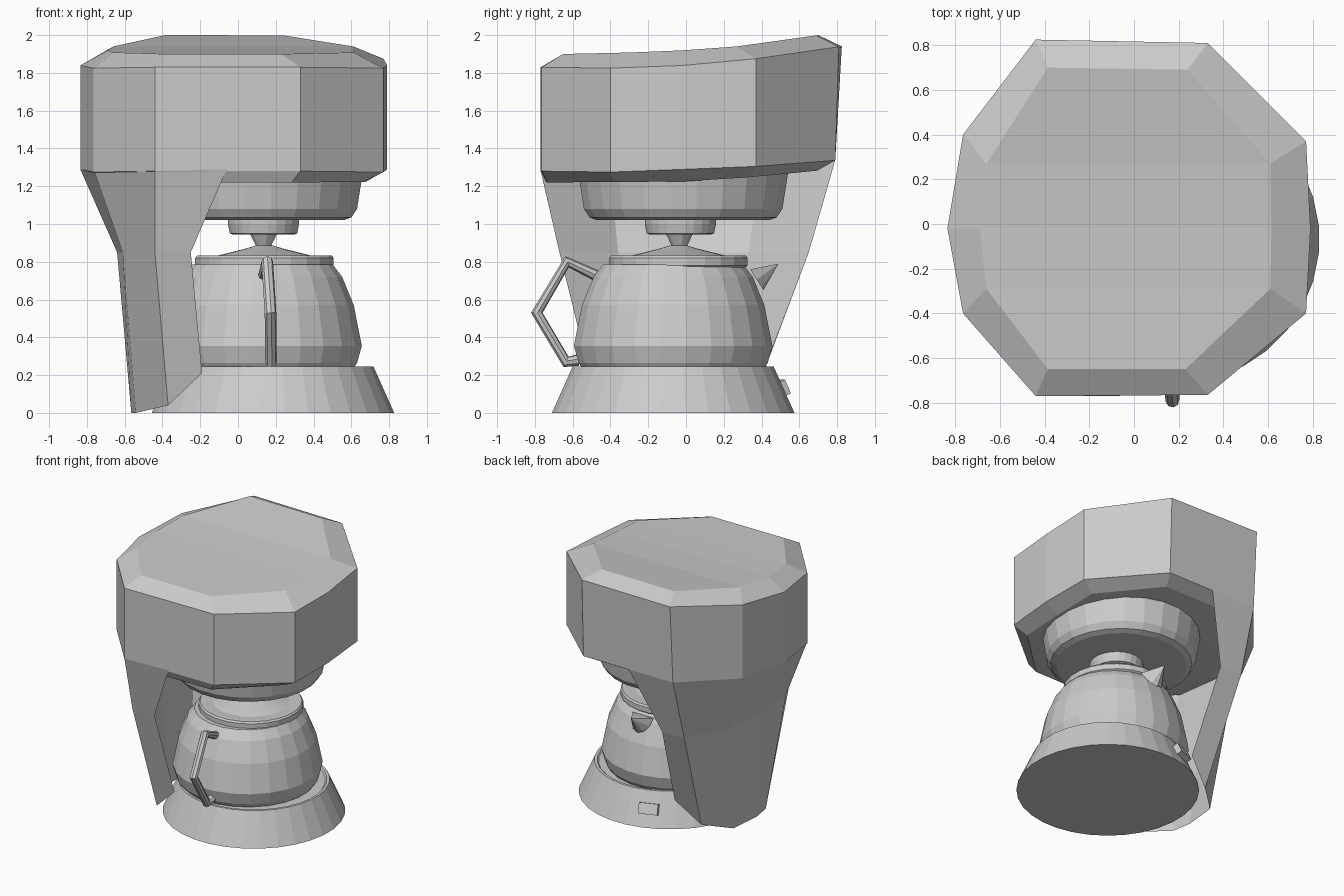
import bpy, math
from mathutils import Vector, Matrix

if "Cube" in bpy.data.objects:
    bpy.data.objects.remove(bpy.data.objects["Cube"])


def make(name, verts, faces):
    me = bpy.data.meshes.new(name)
    me.from_pydata(verts, [], faces)
    me.update()
    ob = bpy.data.objects.new(name, me)
    bpy.context.collection.objects.link(ob)
    return ob


def lathe(name, center, profile, n=24):
    # profile of (radius, z) from bottom to top, closed with caps
    cx, cy = center
    verts = [(cx + r * math.cos(2 * math.pi * (i + .5) / n),
              cy + r * math.sin(2 * math.pi * (i + .5) / n), z)
             for r, z in profile for i in range(n)]
    faces = [(j * n + i, j * n + (i + 1) % n, (j + 1) * n + (i + 1) % n, (j + 1) * n + i)
             for j in range(len(profile) - 1) for i in range(n)]
    faces.append(tuple(reversed(range(n))))
    last = (len(profile) - 1) * n
    faces.append(tuple(range(last, last + n)))
    return make(name, verts, faces)


def interp(pts, y):
    for (a, za), (b, zb) in zip(pts, pts[1:]):
        if y <= b:
            t = max(0, (y - a) / (b - a))
            return za + t * (zb - za)
    return pts[-1][1]


# water tank head: four stacked ten-sided loops, wedge-shaped towards the back
rim = [(-.44, .825), (.33, .81), (.77, .37), (.79, -.02), (.77, -.4),
       (.33, -.765), (-.44, -.77), (-.765, -.4), (-.835, -.02), (-.765, .4)]
lid = [(-.385, .70), (.24, .69), (.61, .27), (.615, -.02), (.61, -.29),
       (.23, -.65), (-.385, -.65), (-.66, -.29), (-.69, -.02), (-.66, .27)]
z_rim = [(-.77, 1.83), (-.4, 1.825), (0, 1.84), (.37, 1.875), (.82, 1.94)]
z_lid = [(-.65, 1.9), (-.29, 1.908), (0, 1.92), (.27, 1.94), (.7, 2.0)]
z_low = [(-.77, 1.28), (-.4, 1.275), (0, 1.29), (.37, 1.305), (.79, 1.337)]
z_bot = [(-.75, 1.22), (0, 1.225), (.37, 1.25), (.72, 1.285)]
low = [(x, min(y, .79)) for x, y in rim]
bot = [(x * .86, y * (.96 if y < 0 else .88)) for x, y in low]
verts = [(x, y, interp(zf, y)) for loop, zf in
         ((bot, z_bot), (low, z_low), (rim, z_rim), (lid, z_lid)) for x, y in loop]
faces = [(j * 10 + (i + 1) % 10, j * 10 + i, (j + 1) * 10 + i, (j + 1) * 10 + (i + 1) % 10)
         for j in range(3) for i in range(10)]
pairs = [(0, 1), (9, 2), (8, 3), (7, 4), (6, 5)]
for (a, b), (c, d) in zip(pairs, pairs[1:]):
    faces.append((30 + a, 30 + c, 30 + d, 30 + b))
    faces.append((b, d, c, a))
make("water_tank_head", verts, faces)

# support arm: a folded sheet wrapping round the left side
rows = [
    [(-.06, -.77, 1.29), (-.44, -.77, 1.285), (-.765, -.4, 1.29), (-.835, -.02, 1.29),
     (-.765, .4, 1.31), (-.44, .79, 1.337), (-.06, .79, 1.337)],
    [(-.25, -.67, .85), (-.44, -.67, .85), (-.61, -.36, .85), (-.64, -.02, .85),
     (-.61, .33, .85), (-.44, .65, .85), (-.25, .65, .85)],
    [(-.19, -.51, .21), (-.37, -.47, .04), (-.54, -.21, 0), (-.565, -.06, 0),
     (-.54, .19, 0), (-.37, .34, .04), (-.19, .41, .21)]]
make("support_arm", [v for r in rows for v in r],
     [(j * 7 + i, j * 7 + i + 1, j * 7 + i + 8, j * 7 + i + 7)
      for j in range(2) for i in range(6)])

# base with a shallow dished top
lathe("base", (.185, -.068), [(.645, 0), (.535, .245), (.515, .245), (.505, .235)], 32)

# switch lying on the sloped back of the base
ang = math.radians(110.5)
n = Vector((math.cos(ang), math.sin(ang), 0))
t = Vector((-n.y, n.x, 0))
tilt = math.atan(.11 / .245)
out = n * math.cos(tilt) + Vector((0, 0, math.sin(tilt)))
up = t.cross(out)
up = -up if up.z < 0 else up
c = Vector((.185, -.068, .13)) + n * .6
corners = [c + t * a * .07 + up * b * .04 + out * d * .025
           for d in (-1, 1) for a, b in ((-1, -1), (1, -1), (1, 1), (-1, 1))]
make("switch", corners, [(3, 2, 1, 0), (4, 5, 6, 7)] +
     [(i, (i + 1) % 4, (i + 1) % 4 + 4, i + 4) for i in range(4)])

# jug and lid
lathe("jug", (.13, -.068), [(.485, .235), (.505, .265), (.53, .355), (.487, .57),
                            (.425, .72), (.375, .785)])
lathe("jug_lid", (.14, -.04), [(.35, .765), (.37, .78), (.37, .82), (.36, .833),
                               (.33, .833), (.27, .828), (.10, .87), (.05, .885)])

# filter basket, drip disc and nozzle
lathe("filter_basket", (.105, -.015), [(.46, 1.02), (.50, 1.035), (.53, 1.08), (.56, 1.27)])
lathe("drip_disc", (.135, -.03), [(.165, .945), (.18, .95), (.19, 1.0), (.19, 1.03)])
lathe("drip_nozzle", (.135, -.035), [(.04, .88), (.075, .95)], 12)

# jug handle: bevelled poly curve
cu = bpy.data.curves.new("jug_handle", 'CURVE')
cu.dimensions = '3D'
cu.bevel_depth = .031
cu.bevel_resolution = 2
cu.use_fill_caps = True
path = [(.135, -.45, .715), (.155, -.63, .80), (.172, -.79, .53), (.175, -.635, .27), (.175, -.57, .28)]
sp = cu.splines.new('POLY')
sp.points.add(len(path) - 1)
for p, co in zip(sp.points, path):
    p.co = (*co, 1)
sp.use_smooth = False
bpy.context.collection.objects.link(bpy.data.objects.new("jug_handle", cu))

# jug spout: half cone running out to a tip
arc = []
for i in range(7):
    a = math.pi * i / 6
    arc.append((.13 + .09 * math.cos(a), .34 + .07 * math.sin(a), .76 - .11 * math.sin(a)))
make("jug_spout", arc + [(.13, .49, .79)],
     [(i + 1, i, 7) for i in range(6)] + [(0, 6, 7)])
